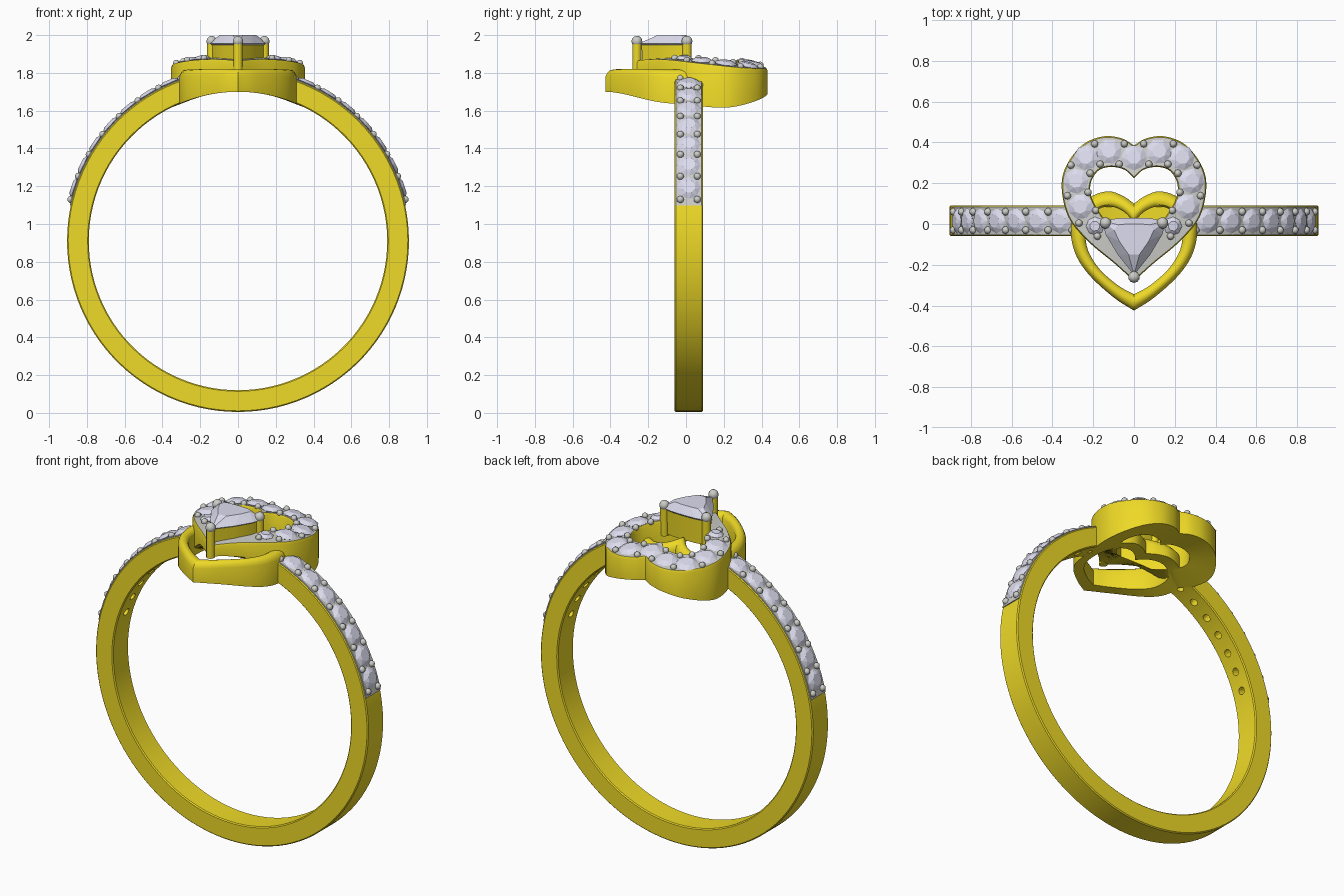
import bpy, bmesh, math
from mathutils import Vector, Matrix

if "Cube" in bpy.data.objects:
    bpy.data.objects.remove(bpy.data.objects["Cube"])

CZ, CY, R_IN, R_OUT = 0.91, 0.015, 0.79, 0.905   # finger centre, band offset, radii


def material(name, col):
    m = bpy.data.materials.new(name)
    m.diffuse_color = (*col, 1)
    m.use_nodes = True
    m.node_tree.nodes["Principled BSDF"].inputs["Base Color"].default_value = m.diffuse_color
    return m


GOLD = material("gold", (0.86, 0.70, 0.02))
SILVER = material("silver", (0.60, 0.60, 0.57))
GEM = material("gem", (0.72, 0.72, 0.86))


def finish(name, bm, mats, smooth=True):
    bmesh.ops.recalc_face_normals(bm, faces=bm.faces)
    me = bpy.data.meshes.new(name)
    bm.to_mesh(me)
    bm.free()
    ob = bpy.data.objects.new(name, me)
    bpy.context.collection.objects.link(ob)
    for m in mats:
        me.materials.append(m)
    if smooth:
        bpy.ops.object.select_all(action='DESELECT')
        ob.select_set(True)
        bpy.context.view_layer.objects.active = ob
        bpy.ops.object.shade_smooth_by_angle(angle=math.radians(35))
    return ob


def loft(bm, rings, closed, mat=lambda k: 0):
    """Skin a list of closed sections; cap the ends when the path is open."""
    vs = [[bm.verts.new(p) for p in r] for r in rings]
    n, m = len(vs), len(vs[0])
    for i in range(n if closed else n - 1):
        a, b = vs[i], vs[(i + 1) % n]
        for k in range(m):
            f = bm.faces.new((a[k], a[(k + 1) % m], b[(k + 1) % m], b[k]))
            f.material_index = mat(k)
    if not closed:
        bm.faces.new(vs[0])
        bm.faces.new(vs[-1])


def radial(deg, r, y=CY):
    a = math.radians(deg)
    return Vector((r * math.cos(a), y, CZ + r * math.sin(a)))


def arc(bm, a0, a1, n, r0, r1, half, bev):
    sec = [(r0 + bev, -half), (r1 - bev, -half), (r1, -half + bev), (r1, half - bev),
           (r1 - bev, half), (r0 + bev, half), (r0, half - bev), (r0, -half + bev)]
    loft(bm, [[radial(a0 + (a1 - a0) * i / n, r, CY + y) for r, y in sec]
              for i in range(n + 1)], False)


def ball(bm, p, r):
    bmesh.ops.create_uvsphere(bm, u_segments=10, v_segments=6, radius=r,
                              matrix=Matrix.Translation(p))


def rod(bm, p0, p1, r):
    d = p1 - p0
    rot = d.to_track_quat('Z', 'Y').to_matrix().to_4x4()
    bmesh.ops.create_cone(bm, segments=12, radius1=r, radius2=r, depth=d.length,
                          cap_ends=True, matrix=Matrix.Translation((p0 + p1) / 2) @ rot)


def cut_gem(bm, outline, table, z_table, z_girdle, z_culet, mat):
    """Faceted stone: flat table, triangular crown, pointed pavilion."""
    c = sum(outline, Vector((0, 0))) / len(outline)
    n = len(outline)
    g = [bm.verts.new(mat @ Vector((p.x, p.y, z_girdle))) for p in outline]
    t = []
    for i in range(n):
        q = c + ((outline[i] + outline[(i + 1) % n]) / 2 - c) * table
        t.append(bm.verts.new(mat @ Vector((q.x, q.y, z_table))))
    tip = bm.verts.new(mat @ Vector((c.x, c.y, z_culet)))
    bm.faces.new(t)
    for i in range(n):
        j = (i + 1) % n
        bm.faces.new((g[i], g[j], t[i]))
        bm.faces.new((t[i], g[j], t[j]))
        bm.faces.new((g[j], g[i], tip))


def round_gem(bm, p, normal, r):
    out = [Vector((r * math.cos(k * math.pi / 4), r * math.sin(k * math.pi / 4))) for k in range(8)]
    mat = Matrix.Translation(p) @ normal.to_track_quat('Z', 'Y').to_matrix().to_4x4()
    cut_gem(bm, out, 0.6, 0.018, 0.002, -0.6 * r, mat)


def heart_curve(half, sub=5):
    """Smooth half a heart from cleft to point, then mirror it."""
    p = [Vector(q) for q in half]
    p = [2 * p[0] - p[1]] + p + [2 * p[-1] - p[-2]]
    out = []
    for i in range(1, len(p) - 2):
        for s in range(sub):
            t = s / sub
            a, b, c, d = p[i - 1:i + 3]
            out.append(0.5 * (2 * b + (c - a) * t + (2 * a - 5 * b + 4 * c - d) * t * t
                              + (3 * b - a - 3 * c + d) * t ** 3))
    out.append(p[-2])
    return out + [Vector((-q.x, q.y)) for q in out[-2:0:-1]]


def finger_z(x):
    return CZ + math.sqrt(R_IN ** 2 - x * x)


def heart(name, outer, inner, top, bottom, profile, mats, mat):
    bm = bmesh.new()
    rings = []
    for o, i in zip(heart_curve(outer), heart_curve(inner)):
        sec = [(o.x, o.y, bottom(o.x, o.y))]
        for t, dz in profile:
            q = o.lerp(i, t)
            sec.append((q.x, q.y, top(q.x, q.y) + dz))
        sec.append((i.x, i.y, bottom(i.x, i.y)))
        rings.append(sec)
    loft(bm, rings, True, mat)
    return finish(name, bm, mats)


# Band, open at the top where the hearts sit, with holes under the stones
stone_angles = [18 + 8.1 * k for k in range(7)]
bm = bmesh.new()
arc(bm, 71, -251, 96, R_IN, R_OUT, 0.075, 0.006)
band = finish("band", bm, [GOLD])
bm = bmesh.new()
for a in stone_angles:
    for b in (a, 180 - a):
        rod(bm, radial(b, 0.76), radial(b, 0.86), 0.022)
cutter = finish("hole_cutter", bm, [GOLD], False)
cutter.hide_render = True
mod = band.modifiers.new("holes", 'BOOLEAN')
mod.object, mod.operation, mod.solver = cutter, 'DIFFERENCE', 'EXACT'
bpy.context.view_layer.objects.active = band
bpy.ops.object.modifier_apply(modifier=mod.name)
bpy.data.objects.remove(cutter)

# Shoulder stone strips, stones and bead prongs
strips, stones, beads = bmesh.new(), bmesh.new(), bmesh.new()
for mirror in (False, True):
    ang = (lambda a: 180 - a) if mirror else (lambda a: a)
    arc(strips, ang(12), ang(71), 24, 0.88, 0.91, 0.07, 0.002)
    for a in stone_angles:
        p = radial(ang(a), 0.91)
        round_gem(stones, p, radial(ang(a), 1) - radial(ang(a), 0), 0.062)
    for k in range(8):
        for y in (-0.045, 0.045):
            ball(beads, radial(ang(13.95 + 8.1 * k), 0.912, CY + y), 0.019)
finish("shoulder_strips", strips, [SILVER])
finish("shoulder_stones", stones, [GEM], False)
finish("shoulder_beads", beads, [SILVER])

# Plain front heart with a rounded top edge
heart("plain_heart",
      [(0, .10), (.05, .135), (.12, .16), (.2, .14), (.28, .08), (.31, -.02),
       (.29, -.14), (.22, -.25), (.1, -.36), (0, -.425)],
      [(0, .01), (.05, .06), (.11, .085), (.17, .075), (.22, .03), (.238, -.04),
       (.225, -.13), (.17, -.22), (.08, -.30), (0, -.345)],
      lambda x, y: 1.84 - 0.3 * x * x - (0.4 * y if y > 0 else 0.15 * y * y),
      lambda x, y: finger_z(x),
      [(0, -.03), (.12, -.012), (.3, -.002), (.5, 0), (.7, -.004), (.88, -.014), (1, -.03)],
      [GOLD], lambda k: 0)


# Stone-set back heart: gold walls, silver domed top
def halo_top(x, y):
    return 1.885 - 0.3 * (x * x + y * y)


heart("stone_heart",
      [(0, .385), (.06, .42), (.15, .43), (.25, .39), (.33, .29), (.355, .18),
       (.32, .03), (.22, -.09), (.1, -.19), (0, -.28)],
      [(0, .225), (.045, .265), (.11, .28), (.17, .265), (.205, .22), (.215, .17),
       (.2, .11), (.15, .03), (.08, -.04), (0, -.11)],
      halo_top,
      lambda x, y: finger_z(x) + 0.1 * min(1, max(0, -y / 0.15)),
      [(0, -.012), (.04, 0), (.96, 0), (1, -.012)],
      [GOLD, SILVER], lambda k: 1 if k == 2 else 0)

stones, beads = bmesh.new(), bmesh.new()
path = [Vector(p) for p in ((0, .325), (.122, .355), (.235, .325), (.283, .21), (.262, .085), (.19, -.01))]
for s in (1, -1):
    for i, p in enumerate(path):
        if i or s == 1:
            z = halo_top(p.x, p.y)
            round_gem(stones, Vector((s * p.x, p.y, z)),
                      Vector((s * 0.6 * p.x, 0.6 * p.y, 1)).normalized(), 0.063 if i < 5 else 0.045)
        if i < 5:
            q = (p + path[i + 1]) / 2
            d = (path[i + 1] - p).normalized()
            for off in (0.055, -0.048):
                w = q + Vector((-d.y, d.x)) * off
                ball(beads, Vector((s * w.x, w.y, halo_top(w.x, w.y) + 0.004)), 0.018)
    ball(beads, Vector((s * .18, -.06, halo_top(.18, -.06) + .004)), 0.018)
finish("heart_stones", stones, [GEM], False)
finish("heart_beads", beads, [SILVER])

# Triangular centre stone
tri = [Vector(p) for p in ((-.155, .015), (-.14, -.05), (-.08, -.15), (0, -.25), (.08, -.15),
                           (.14, -.05), (.155, .015), (.08, .028), (0, .03), (-.08, .028))]
bm = bmesh.new()
cut_gem(bm, tri, 0.66, 2.0, 1.955, 1.85, Matrix.Identity(4))
finish("centre_stone", bm, [GEM], False)

# Setting wall below the centre stone
bm = bmesh.new()
c = Vector((0, -.07))
loft(bm, [[(*(c + (p - c) * s), z) for s, z in ((.88, 1.80), (.92, 1.95), (.72, 1.95), (.68, 1.80))]
          for p in tri], True)
finish("centre_setting", bm, [GOLD])

# Three prongs with silver tips
posts, tips = bmesh.new(), bmesh.new()
for x, y in ((-.14, .005), (.14, .005), (0, -.26)):
    rod(posts, Vector((x, y, 1.79)), Vector((x, y, 1.965)), 0.024)
    ball(tips, Vector((x, y, 1.967)), 0.029)
finish("centre_prongs", posts, [GOLD])
finish("centre_prong_tips", tips, [SILVER])
